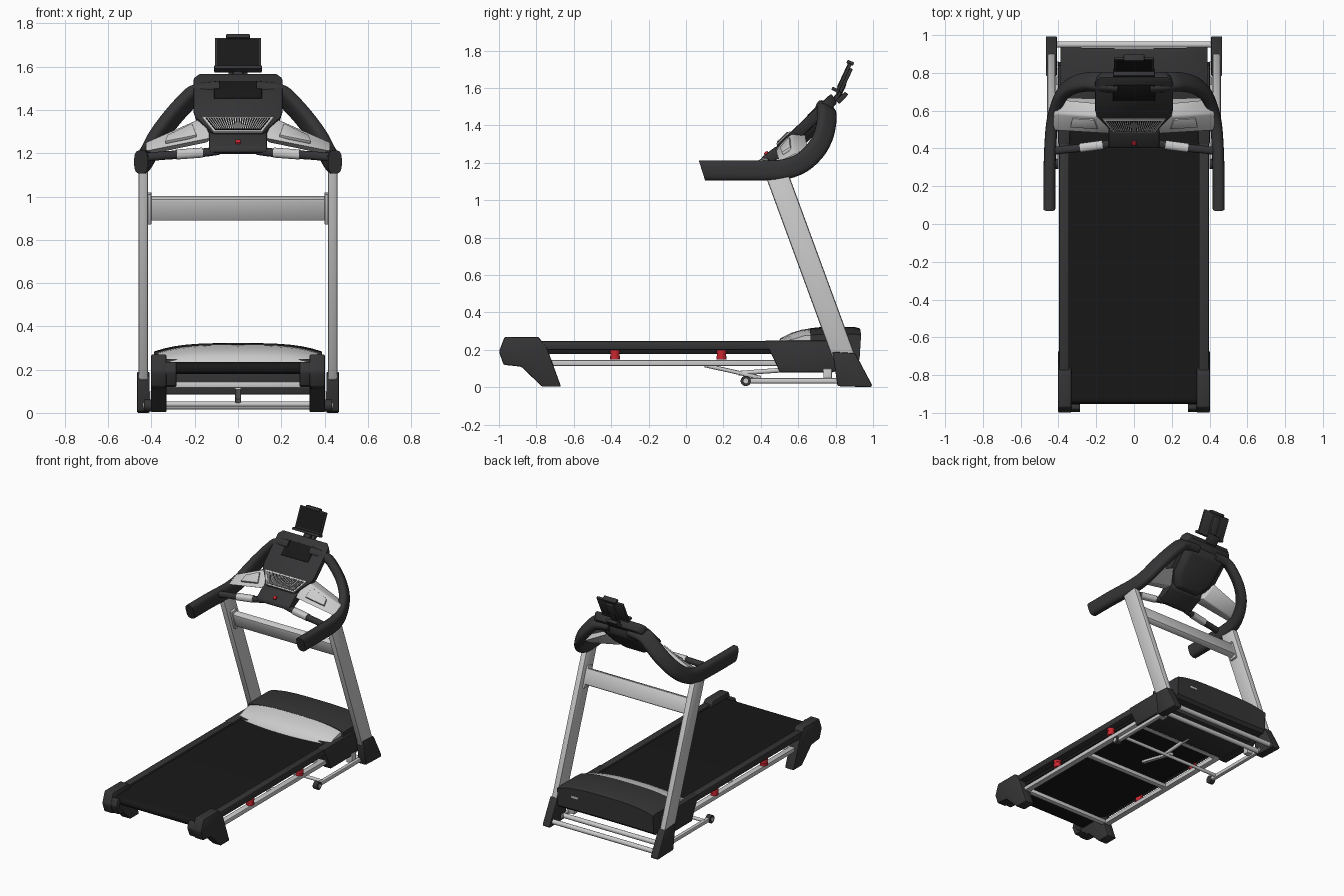
import bpy, bmesh, math
from mathutils import Vector as V


def material(name, r, g, b):
    m = bpy.data.materials.new(name)
    m.diffuse_color = (r, g, b, 1)
    return m


DARK = material("dark_plastic", 0.035, 0.035, 0.037)
BLACK = material("black_rubber", 0.009, 0.009, 0.009)
SILVER = material("silver_metal", 0.55, 0.55, 0.55)
RED = material("red_rubber", 0.6, 0.02, 0.03)


def loft(name, rings, mat, bevel=0.0, mirror=False):
    """Skin equal-length rings of points, cap both ends, soften the edges."""
    bm = bmesh.new()
    rows = [[bm.verts.new(p) for p in r] for r in rings]
    n = len(rows[0])
    for a, b in zip(rows, rows[1:]):
        for i in range(n):
            bm.faces.new((a[i], a[(i + 1) % n], b[(i + 1) % n], b[i]))
    bm.faces.new(rows[0])
    bm.faces.new(rows[-1])
    bmesh.ops.recalc_face_normals(bm, faces=bm.faces)
    if bevel:
        sharp = [e for e in bm.edges if e.calc_face_angle(0) > 0.5]
        bmesh.ops.bevel(bm, geom=sharp, offset=bevel, segments=2, profile=0.5,
                        affect='EDGES', clamp_overlap=True)
    me = bpy.data.meshes.new(name)
    bm.to_mesh(me)
    bm.free()
    me.materials.append(mat)
    ob = bpy.data.objects.new(name, me)
    bpy.context.collection.objects.link(ob)
    bpy.ops.object.select_all(action='DESELECT')
    ob.select_set(True)
    bpy.context.view_layer.objects.active = ob
    bpy.ops.object.shade_smooth_by_angle(angle=math.radians(35))
    if mirror:
        ob.modifiers.new("mirror", 'MIRROR')
    return ob


def prism(name, prof, x0, x1, mat, bevel=0.0, mirror=False):
    """Side (y, z) profile pushed along x."""
    return loft(name, [[(x, y, z) for y, z in prof] for x in (x0, x1)], mat, bevel, mirror)


def box(name, x0, x1, y0, y1, z0, z1, mat, bevel=0.0, mirror=False):
    return prism(name, [(y0, z0), (y1, z0), (y1, z1), (y0, z1)], x0, x1, mat, bevel, mirror)


def slab(name, half, origin, direction, d0, d1, mat, bevel=0.0, shrink=1.0):
    """Symmetric (x, s) outline on a tilted plane; depth d runs backward."""
    d = V(direction).normalized()
    out = half + [(-x, s) for x, s in reversed(half)]
    mid = sum(s for _, s in half) / len(half)

    def ring(dep, k):
        return [(x * k, origin[0] + d.x * (mid + (s - mid) * k) + d.y * dep,
                 origin[1] + d.y * (mid + (s - mid) * k) - d.x * dep) for x, s in out]
    return loft(name, [ring(d0, 1), ring(d1, shrink)], mat, bevel)


def smooth_path(pts, steps=6):
    """Catmull-Rom curve through the points."""
    p = [V(q) for q in pts]
    p = [2 * p[0] - p[1]] + p + [2 * p[-1] - p[-2]]
    res = []
    for i in range(1, len(p) - 2):
        a, b, c, e = p[i - 1:i + 3]
        for k in range(steps):
            t = k / steps
            res.append(0.5 * (2 * b + (c - a) * t + (2 * a - 5 * b + 4 * c - e) * t * t
                              + (3 * b - a - 3 * c + e) * t ** 3))
    return res + [p[-2]]


def sweep(name, path, w, h, mat, n=16, power=1.0, mirror=False, slant=0.0):
    """Superellipse section carried along a path without twist."""
    path = [V(q) for q in path]
    up, rings = V((0, 0, 1)), []
    for i, c in enumerate(path):
        t = (path[min(i + 1, len(path) - 1)] - path[max(i - 1, 0)]).normalized()
        if abs(t.dot(up)) > 0.99:
            up = V((0, 1, 0))
        up = (up - t * up.dot(t)).normalized()
        side = t.cross(up)
        ring = []
        for k in range(n):
            a = 2 * math.pi * (k + 0.5) / n
            u, v = (math.copysign(abs(f) ** power, f) for f in (math.cos(a), math.sin(a)))
            ring.append(c + side * u * w / 2 + up * v * h / 2 - t * (slant * v if i == 0 else 0))
        rings.append(ring)
    return loft(name, rings, mat, 0, mirror)


# Running belt with rounded rear roller, side rails
arc = [(-0.925 - 0.028 * math.sin(a), 0.207 + 0.028 * math.cos(a))
       for a in [math.pi * k / 10 for k in range(11)]]
prism("running_belt", arc + [(0.56, 0.179), (0.56, 0.235)], -0.345, 0.345, BLACK)
box("side_rail", 0.343, 0.398, -0.82, 0.46, 0.2, 0.248, DARK, 0.008, True)

# Rear end caps with feet
prism("rear_foot", [(-1.0, 0.19), (-0.97, 0.27), (-0.79, 0.27), (-0.745, 0.215), (-0.668, 0.003),
                    (-0.77, 0.003), (-0.88, 0.11), (-0.975, 0.12)], 0.33, 0.402, DARK, 0.008, True)
prism("rear_cap_wrap", [(-0.997, 0.19), (-0.98, 0.235), (-0.955, 0.235), (-0.955, 0.16),
                        (-0.90, 0.12), (-0.97, 0.125)], 0.285, 0.335, DARK, 0.005, True)

# Under-deck frame and red cushions
box("frame_rail", 0.335, 0.378, -0.8, 0.6, 0.114, 0.146, SILVER, 0.006, True)
for y in (-0.72, -0.08, 0.46):
    box("frame_cross_tube", -0.34, 0.34, y - 0.018, y + 0.018, 0.115, 0.145, SILVER, 0.005)
for y in (-0.38, 0.19):
    for k in range(3):
        z = 0.148 + k * 0.017
        sweep("deck_cushion", [(0.365, y, z), (0.365, y, z + 0.004), (0.365, y, z + 0.013),
                               (0.365, y, z + 0.018)], 0.054 - 0.004 * (k % 2),
              0.054 - 0.004 * (k % 2), RED, 20, 1, True)

# Motor hood: side shrouds, pan, arched silver front and dark cover
prism("hood_side", [(0.42, 0.25), (0.84, 0.25), (0.86, 0.13), (0.79, 0.08), (0.50, 0.08), (0.485, 0.12)],
      0.34, 0.402, DARK, 0.008, True)
box("hood_pan", -0.35, 0.35, 0.52, 0.82, 0.085, 0.25, DARK, 0.006)


def arched(name, prof, hw, mat, bow):
    rings = []
    for k in range(17):
        u = k / 8 - 1
        rings.append([(u * hw, y + bow * u * u * (1 if y < 0.6 else 0.3),
                       z - (0.03 * u ** 4 + 0.008 * u * u) * max(0, (z - 0.235) / 0.085))
                      for y, z in prof])
    loft(name, rings, mat)


arched("hood_front_panel", [(0.49, 0.235), (0.505, 0.262), (0.56, 0.29), (0.62, 0.308),
                            (0.68, 0.317), (0.68, 0.235)], 0.37, SILVER, 0.04)
arched("hood_cover", [(0.66, 0.315), (0.72, 0.322), (0.90, 0.323), (0.93, 0.314), (0.922, 0.15),
                      (0.90, 0.13), (0.66, 0.13)], 0.388, DARK, 0.02)
box("power_plate", 0.22, 0.28, 0.91, 0.933, 0.235, 0.25, SILVER, 0.002)

# Uprights, boots and cross beam
prism("upright", [(0.425, 1.13), (0.552, 1.13), (0.912, 0.15), (0.785, 0.15)],
      0.415, 0.46, SILVER, 0.012, True)
prism("upright_boot", [(0.783, 0.19), (0.905, 0.182), (0.995, 0.012), (0.99, 0.0), (0.81, 0.006)],
      0.408, 0.467, DARK, 0.008, True)
slab("cross_beam", [(0.415, -0.056), (0.415, 0.056)], (0.555, 0.945), (-0.36, 0.94),
     -0.025, 0.025, SILVER, 0.012)
prism("beam_bracket", [(0.555, 1.02), (0.50, 1.01), (0.545, 0.87), (0.605, 0.875)],
      0.4, 0.418, SILVER, 0.004, True)

# Floor base: cross tubes, wheel arms, wheels, lift linkage
for y in (0.83, 0.95):
    sweep("base_cross_tube", [(-0.43, y, 0.032), (0.43, y, 0.032)], 0.034, 0.034, SILVER)
sweep("wheel_arm", [(0.415, 0.32, 0.034), (0.415, 0.86, 0.034)], 0.03, 0.03, SILVER, 12, 0.6, True)
sweep("transport_wheel", [(0.4, 0.32, 0.034), (0.435, 0.32, 0.034)], 0.056, 0.056, DARK, 20, 1, True)
sweep("wheel_hub", [(0.433, 0.32, 0.034), (0.439, 0.32, 0.034)], 0.026, 0.026, SILVER, 14, 1, True)
box("lift_bracket", 0.36, 0.41, 0.735, 0.78, 0.03, 0.1, SILVER, 0.004, True)
sweep("lift_arm", [(0, 0.10, 0.118), (0, 0.25, 0.085), (0, 0.40, 0.05)], 0.03, 0.022, SILVER, 12, 0.6)
sweep("lift_strut", [(0, 0.28, 0.075), (0, 0.62, 0.10)], 0.026, 0.026, SILVER, 12)
sweep("lift_cross_tube", [(-0.415, 0.38, 0.04), (0.415, 0.38, 0.04)], 0.024, 0.024, SILVER, 12)

# Swept handlebars curving up behind the console
sweep("handlebar", smooth_path([(0.448, 0.085, 1.16), (0.447, 0.3, 1.16), (0.437, 0.5, 1.162),
                                (0.415, 0.61, 1.195), (0.378, 0.69, 1.265), (0.32, 0.735, 1.345),
                                (0.25, 0.752, 1.425), (0.19, 0.752, 1.475), (0.08, 0.745, 1.49)]),
      0.064, 0.108, DARK, 20, 0.65, True, 0.017)

# Console on one tilted plane
O, D = (0.565, 1.37), (0.725, 0.69)
slab("console", [(0.115, -0.115), (0.2, 0.0), (0.208, 0.04), (0.208, 0.26), (0.18, 0.292)],
     O, D, 0, 0.06, DARK, 0.01, 0.93)
slab("console_back", [(0.1, -0.1), (0.17, 0.01), (0.18, 0.24)], O, D, 0.05, 0.1, DARK, 0.015, 0.75)
slab("console_screen", [(0.11, 0.12), (0.11, 0.235)], O, D, -0.004, 0.01, BLACK, 0.002)
slab("vent_frame", [(0.112, -0.108), (0.168, -0.008)], O, D, -0.008, 0.01, SILVER, 0.003)
slab("vent_recess", [(0.106, -0.098), (0.15, -0.018)], O, D, -0.01, 0.0, BLACK)
d = V(D).normalized()
for i in range(25):
    x = (i - 12) / 12
    loft("vent_slat", [[(x * w + e, O[0] + d.x * s - d.y * k, O[1] + d.y * s + d.x * k)
                        for e, k in ((-.0022, 0), (.0022, 0), (.0022, .014), (-.0022, .014))]
                       for w, s in ((0.1, -0.096), (0.143, -0.02))], SILVER)

# Lower control pod with red stop key
prism("control_pod", [(0.50, 1.295), (0.47, 1.28), (0.405, 1.23), (0.40, 1.205), (0.44, 1.195),
                      (0.55, 1.25), (0.57, 1.31)], -0.135, 0.135, DARK, 0.008)
slab("stop_key", [(0.012, -0.012), (0.012, 0.012)], (0.43, 1.25), (0.8, 0.6), -0.01, 0.01, RED, 0.003)

# Silver console wings with inset trays
loft("console_wing", [[(0.12, 0.475, 1.27), (0.165, 0.565, 1.365), (0.18, 0.64, 1.35), (0.14, 0.57, 1.25)],
                      [(0.428, 0.495, 1.21), (0.428, 0.585, 1.25), (0.40, 0.66, 1.235), (0.425, 0.56, 1.19)]],
     SILVER, 0.008, True)
loft("wing_tray", [[V((x, y, z)) + o for x, y, z in ((0.19, 0.507, 1.277), (0.21, 0.557, 1.331),
                                                     (0.325, 0.562, 1.277), (0.335, 0.517, 1.248))]
                   for o in (V((0, 0.004, -0.006)), V((0.002, -0.006, 0.008)))], SILVER, 0.002, True)

# Pulse bar with metal grips
bar = [(0.445, 0.385, 1.18), (0.36, 0.395, 1.188), (0.29, 0.402, 1.193), (0.16, 0.42, 1.203), (0.09, 0.43, 1.212)]
sweep("pulse_bar", smooth_path(bar, 4), 0.042, 0.04, DARK, 16, 0.8, True)
sweep("pulse_grip", [(0.285, 0.403, 1.194), (0.165, 0.419, 1.203)], 0.049, 0.047, SILVER, 16, 0.8, True)

# Tablet holder on its bracket
T, TD = (0.802, 1.588), (0.42, 0.9)
slab("tablet_holder", [(0.107, 0.0), (0.107, 0.162)], T, TD, 0.0, 0.018, DARK, 0.005)
slab("tablet_screen", [(0.096, 0.018), (0.096, 0.154)], T, TD, -0.003, 0.01, BLACK)
slab("tablet_tray", [(0.11, -0.008), (0.11, 0.01)], T, TD, -0.024, 0.02, DARK, 0.004)
slab("tablet_clip", [(0.055, 0.155), (0.055, 0.175)], T, TD, -0.012, 0.026, DARK, 0.004)
slab("tablet_spine", [(0.03, 0.0), (0.03, 0.14)], T, TD, 0.014, 0.034, DARK, 0.005)
sweep("tablet_stem", [(0, 0.785, 1.53), (0, 0.815, 1.56), (0, 0.845, 1.625)], 0.05, 0.03, DARK, 12, 0.6)
prism("tablet_knob", [(0.80, 1.535), (0.82, 1.515), (0.868, 1.565), (0.85, 1.58)], -0.045, 0.045, DARK, 0.005)
